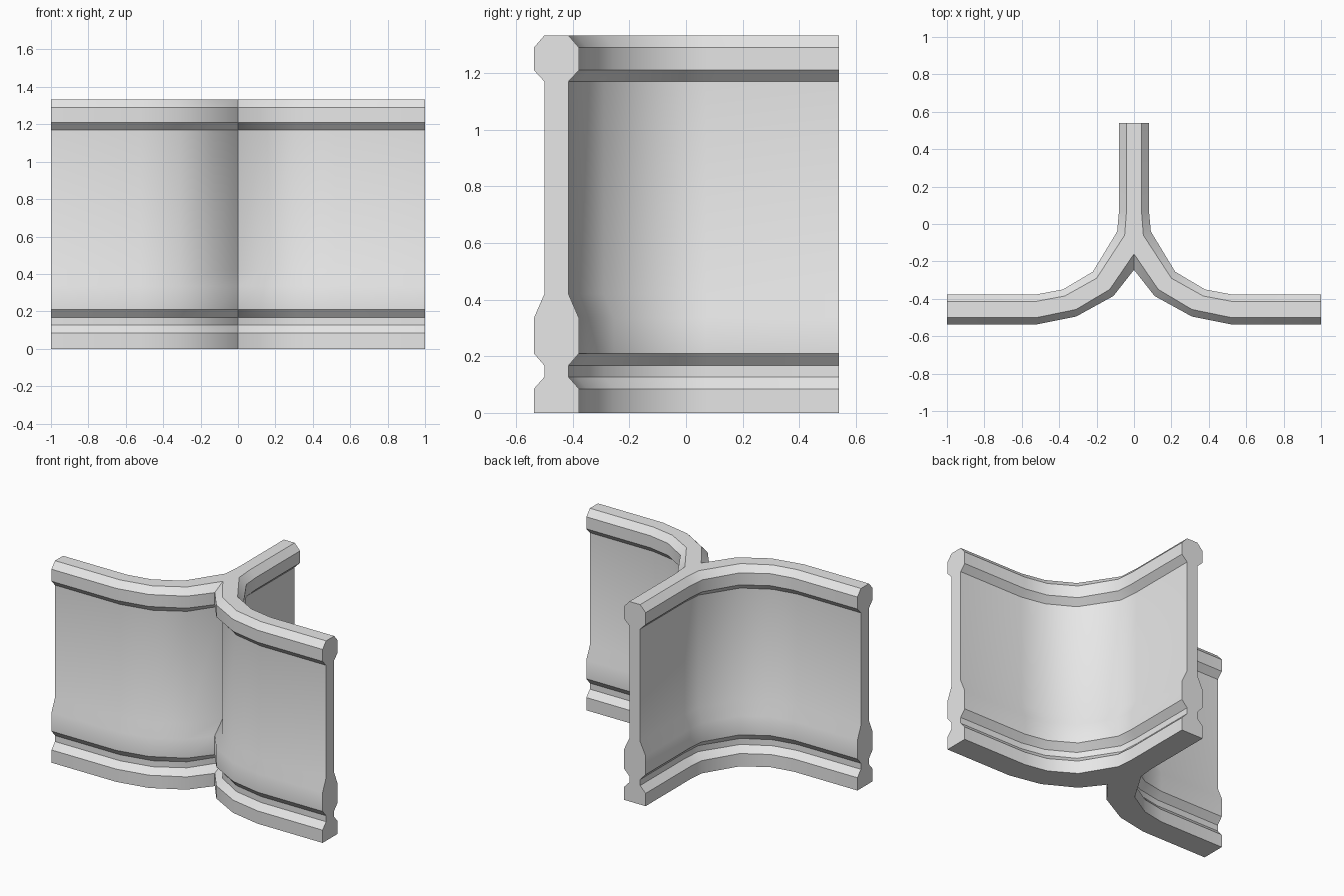
import bpy
import bmesh
import math

cube = bpy.data.objects.get("Cube")
if cube:
    bpy.data.objects.remove(cube)

# Plan outline of the +x half, from the front crease round to the rear stub:
# one for the slim wall, one for the projecting mouldings
SLIM = [(0, -.16), (.13, -.35), (.31, -.457), (.52, -.5), (1, -.5),
        (1, -.415), (.53, -.415), (.37, -.385), (.2, -.29), (.05, -.06),
        (.04, .07), (.04, .54)]
WIDE = [(0, -.245), (.11, -.385), (.31, -.495), (.52, -.537), (1, -.537),
        (1, -.378), (.53, -.378), (.38, -.35), (.22, -.255), (.09, -.04),
        (.08, .07), (.08, .54)]

# Moulding heights, each with the outline used there
LEVELS = [(0, WIDE), (.085, WIDE), (.127, SLIM), (.167, SLIM), (.21, WIDE),
          (.335, WIDE), (.42, SLIM), (1.17, SLIM), (1.21, WIDE),
          (1.29, WIDE), (1.333, SLIM)]


def full_outline(half):
    """Mirror a half outline into a closed loop."""
    return half + [(-x, y) for x, y in reversed(half[1:])]


stone = bpy.data.materials.new("light_grey_stone")
stone.use_nodes = True
colour = (.8, .8, .8, 1)
stone.diffuse_color = colour
stone.node_tree.nodes["Principled BSDF"].inputs["Base Color"].default_value = colour

# Stack the outlines and skin them, closing top and bottom
bm = bmesh.new()
rings = [[bm.verts.new((x, y, z)) for x, y in full_outline(half)]
         for z, half in LEVELS]
count = len(rings[0])
for low, high in zip(rings, rings[1:]):
    for i in range(count):
        j = (i + 1) % count
        bm.faces.new((low[i], low[j], high[j], high[i]))
bm.faces.new(rings[0])
bm.faces.new(rings[-1])
bmesh.ops.recalc_face_normals(bm, faces=bm.faces)

mesh = bpy.data.meshes.new("junction_wall")
bm.to_mesh(mesh)
bm.free()
mesh.materials.append(stone)
wall = bpy.data.objects.new("junction_wall", mesh)
bpy.context.collection.objects.link(wall)

# Soft curves in plan, crisp moulding edges
bpy.ops.object.select_all(action="DESELECT")
wall.select_set(True)
bpy.context.view_layer.objects.active = wall
bpy.ops.object.shade_smooth_by_angle(angle=math.radians(36))
